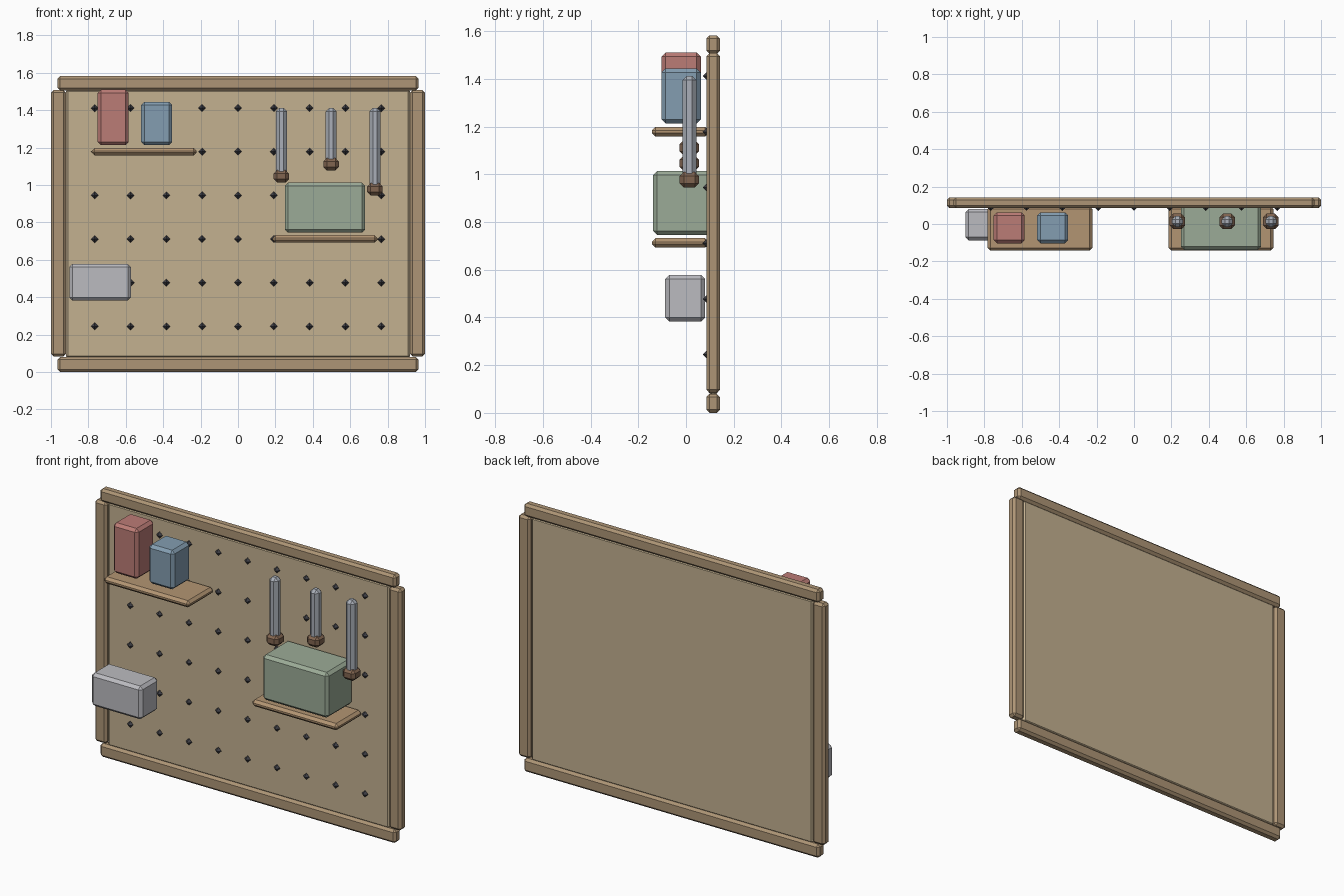
import bpy, bmesh
from mathutils import Vector

if "Cube" in bpy.data.objects:
    bpy.data.objects.remove(bpy.data.objects["Cube"])

def material(name, rgb):
    m = bpy.data.materials.new(name)
    m.diffuse_color = (*rgb, 1)
    m.use_nodes = True
    m.node_tree.nodes["Principled BSDF"].inputs["Base Color"].default_value = m.diffuse_color
    return m

BOARD = material("board", (0.55, 0.44, 0.28))
WOOD = material("wood", (0.42, 0.30, 0.18))
SHELF = material("shelf_wood", (0.45, 0.30, 0.17))
RED = material("red", (0.50, 0.20, 0.18))
BLUE = material("blue", (0.23, 0.34, 0.44))
GREEN = material("green", (0.33, 0.41, 0.31))
GREY = material("light_grey", (0.50, 0.50, 0.53))
STEEL = material("steel", (0.40, 0.43, 0.48))
GRIP = material("grip", (0.22, 0.13, 0.08))
DARK = material("dark", (0.05, 0.05, 0.06))

def finish(bm, name, mat, loc):
    me = bpy.data.meshes.new(name)
    bm.to_mesh(me)
    bm.free()
    me.materials.append(mat)
    ob = bpy.data.objects.new(name, me)
    ob.location = loc
    bpy.context.collection.objects.link(ob)
    return ob

def box(name, x, y, z, mat, bevel=0.015):
    """Chamfered box from (min, max) ranges."""
    lo, hi = Vector((x[0], y[0], z[0])), Vector((x[1], y[1], z[1]))
    bm = bmesh.new()
    bmesh.ops.create_cube(bm, size=1)
    bmesh.ops.scale(bm, vec=hi - lo, verts=bm.verts)
    bmesh.ops.bevel(bm, geom=bm.edges[:], offset=bevel, offset_type='OFFSET',
                    segments=1, affect='EDGES')
    return finish(bm, name, mat, (lo + hi) / 2)

# Board and frame
box("panel", (-0.92, 0.92), (0.095, 0.133), (0.073, 1.512), BOARD, 0.012)
FY = (0.085, 0.143)
box("bottom_rail", (-0.965, 0.965), FY, (0, 0.08), WOOD, 0.014)
box("top_rail", (-0.965, 0.965), FY, (1.505, 1.582), WOOD, 0.014)
box("left_rail", (-1, -0.92), FY, (0.083, 1.508), WOOD, 0.014)
box("right_rail", (0.92, 1), FY, (0.083, 1.508), WOOD, 0.014)

# Grid of small diamond pegs
for row in range(6):
    for col in range(9):
        bm = bmesh.new()
        bmesh.ops.create_uvsphere(bm, u_segments=4, v_segments=2, radius=0.02)
        finish(bm, "peg", DARK, (-0.766 + col * 0.1915, 0.09, 0.244 + row * 0.2335))

# Shelves
box("upper_shelf", (-0.782, -0.222), (-0.143, 0.095), (1.158, 1.198), SHELF)
box("lower_shelf", (0.185, 0.745), (-0.143, 0.095), (0.692, 0.732), SHELF)

# Containers
box("red_box", (-0.75, -0.585), (-0.103, 0.062), (1.213, 1.51), RED, 0.017)
box("blue_box", (-0.518, -0.352), (-0.103, 0.062), (1.213, 1.444), BLUE, 0.017)
box("green_box", (0.25, 0.68), (-0.138, 0.102), (0.746, 1.013), GREEN, 0.017)
box("grey_bin", (-0.902, -0.572), (-0.087, 0.08), (0.382, 0.578), GREY, 0.017)

# Hanging tools: shaft with a grip block below
for x, z in ((0.232, 1.046), (0.498, 1.111), (0.732, 0.977)):
    box("tool_shaft", (x - 0.029, x + 0.029), (-0.015, 0.043), (z, 1.412), STEEL, 0.018)
    box("tool_grip", (x - 0.041, x + 0.041), (-0.027, 0.055), (z - 0.033, z + 0.033), GRIP, 0.018)
